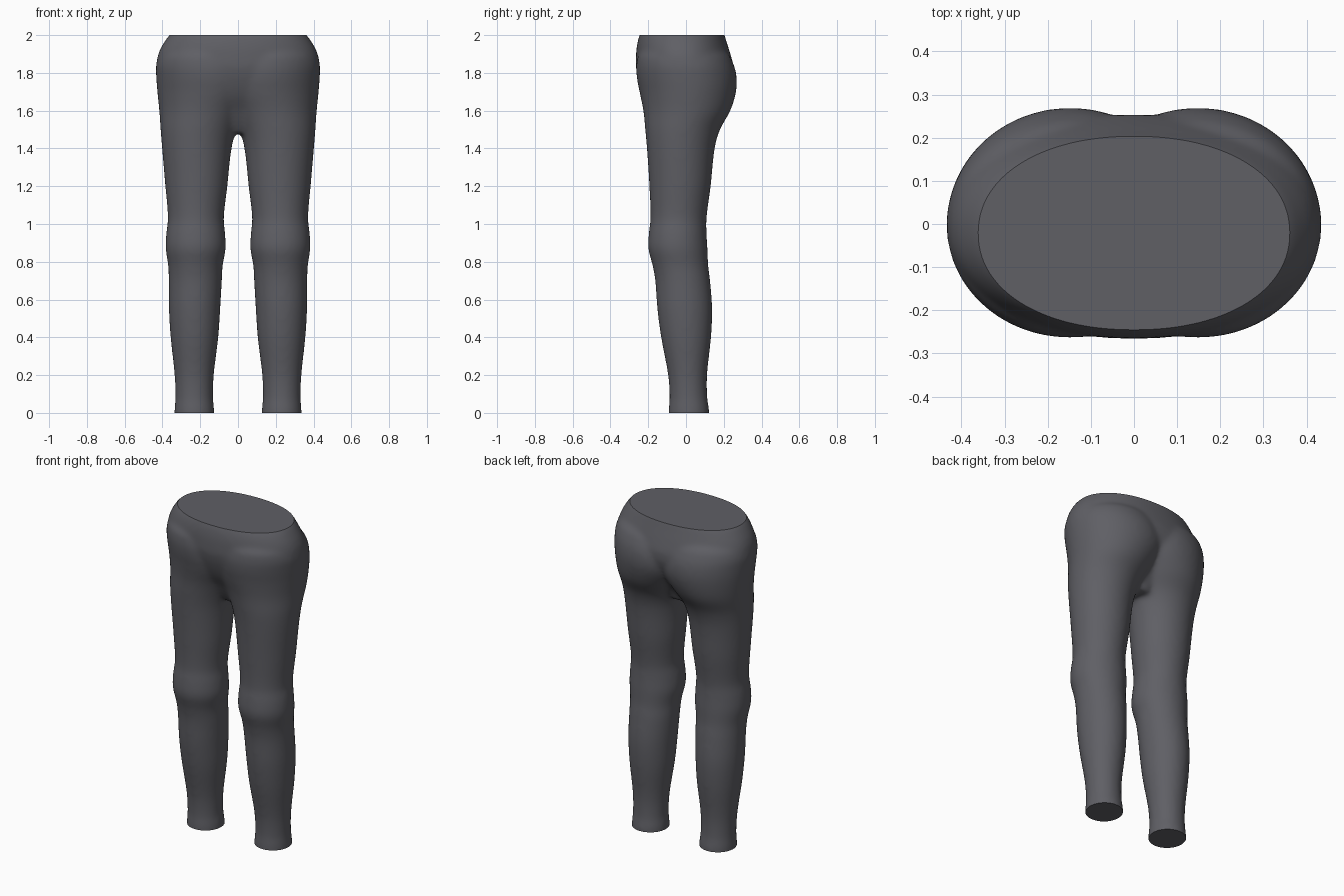
import bpy, bmesh, math

VOXEL = 0.012
SIDES = 64

default = bpy.data.objects.get("Cube")
if default:
    bpy.data.objects.remove(default, do_unlink=True)

# Leg sections: height, inner x, outer x, front y, back y
LEG = [
    (-.05, .126, .336, -.092, .122), (.02, .126, .336, -.092, .122),
    (.08, .132, .332, -.087, .113), (.2, .128, .336, -.095, .112),
    (.4, .104, .357, -.132, .133), (.55, .094, .366, -.152, .139),
    (.7, .085, .367, -.163, .128), (.78, .081, .37, -.177, .118),
    (.87, .065, .383, -.2, .114), (.95, .068, .38, -.197, .109),
    (1.03, .075, .371, -.188, .109), (1.2, .056, .385, -.194, .131),
    (1.4, .034, .402, -.207, .152), (1.5, .006, .41, -.216, .18),
    (1.6, -.05, .417, -.226, .235), (1.7, -.12, .427, -.246, .265),
    (1.78, -.14, .433, -.261, .268), (1.85, -.13, .432, -.262, .25),
    (1.91, -.08, .4, -.24, .21), (1.96, .05, .28, -.14, .1),
]

# Pelvis sections: height, half width, front y, back y
PELVIS = [
    (1.48, .08, -.11, .1), (1.54, .14, -.145, .125),
    (1.6, .21, -.175, .16), (1.68, .3, -.22, .21),
    (1.76, .39, -.25, .248), (1.83, .43, -.265, .253),
    (1.88, .428, -.265, .241), (1.93, .41, -.262, .226),
    (1.97, .386, -.255, .213), (2.0, .363, -.246, .204),
    (2.06, .29, -.22, .18),
]


def smooth_sections(rows, steps=5):
    """Resample the sections along a smooth curve."""
    result = []
    for i in range(len(rows) - 1):
        a, b = rows[max(i - 1, 0)], rows[i]
        c, d = rows[i + 1], rows[min(i + 2, len(rows) - 1)]
        for s in range(steps):
            t = s / steps
            h = t * t * (3 - 2 * t)
            row = [b[0] + (c[0] - b[0]) * t]
            for k in range(1, len(b)):
                m0 = (c[k] - a[k]) / (c[0] - a[0]) * (c[0] - b[0])
                m1 = (d[k] - b[k]) / (d[0] - b[0]) * (c[0] - b[0])
                row.append(b[k] + (c[k] - b[k]) * h
                           + m0 * t * (1 - t) ** 2 - m1 * t * t * (1 - t))
            result.append(row)
    return result + [list(rows[-1])]


def rounded(value, power):
    return math.copysign(abs(value) ** (2 / power), value)


def loft(bm, rows, power=2.0, side=1):
    """Skin a closed tube through oval sections."""
    rings = []
    for z, x0, x1, y0, y1 in rows:
        cx, cy, rx, ry = (x0 + x1) / 2, (y0 + y1) / 2, (x1 - x0) / 2, (y1 - y0) / 2
        ring = []
        for i in range(SIDES):
            a = math.tau * i / SIDES
            ring.append(bm.verts.new((side * (cx + rx * rounded(math.cos(a), power)),
                                      cy + ry * rounded(math.sin(a), power), z)))
        rings.append(ring)
    for low, high in zip(rings, rings[1:]):
        for i in range(SIDES):
            j = (i + 1) % SIDES
            bm.faces.new((low[i], low[j], high[j], high[i]))
    bm.faces.new(rings[0])
    bm.faces.new(rings[-1])


# Both legs and the pelvis as overlapping volumes
bm = bmesh.new()
leg_rows = smooth_sections(LEG)
for side in (1, -1):
    loft(bm, leg_rows, side=side)
pelvis_rows = [(z, -w, w, f, b) for z, w, f, b in smooth_sections(PELVIS)]
loft(bm, pelvis_rows, power=2.15)
bmesh.ops.recalc_face_normals(bm, faces=bm.faces[:])
mesh = bpy.data.meshes.new("lower_body")
bm.to_mesh(mesh)
bm.free()
body = bpy.data.objects.new("lower_body", mesh)
bpy.context.collection.objects.link(body)

# Fuse into one skin and soften the joins
fuse = body.modifiers.new("fuse", 'REMESH')
fuse.mode = 'VOXEL'
fuse.voxel_size = VOXEL
soften = body.modifiers.new("soften", 'SMOOTH')
soften.factor = 0.5
soften.iterations = 14
graph = bpy.context.evaluated_depsgraph_get()
fused = bpy.data.meshes.new_from_object(body.evaluated_get(graph))
body.modifiers.clear()
body.data = fused
bpy.data.meshes.remove(mesh)
fused.name = "lower_body"

# Cut the waist and ankles flat and cap them
bm = bmesh.new()
bm.from_mesh(fused)
for height, up in ((0, -1), (2, 1)):
    cut = bmesh.ops.bisect_plane(bm, geom=bm.verts[:] + bm.edges[:] + bm.faces[:],
                                 dist=1e-5, plane_co=(0, 0, height),
                                 plane_no=(0, 0, up), clear_outer=True)
    edges = [e for e in bm.edges if e.is_boundary]
    bmesh.ops.holes_fill(bm, edges=edges, sides=0)
bmesh.ops.recalc_face_normals(bm, faces=bm.faces[:])
bm.to_mesh(fused)
bm.free()

# Dark grey material
grey = bpy.data.materials.new("dark_grey")
grey.use_nodes = True
colour = (0.115, 0.115, 0.13, 1)
grey.diffuse_color = colour
grey.node_tree.nodes["Principled BSDF"].inputs["Base Color"].default_value = colour
fused.materials.clear()
fused.materials.append(grey)

# Smooth skin with crisp cut edges
for other in bpy.context.selected_objects:
    other.select_set(False)
body.select_set(True)
bpy.context.view_layer.objects.active = body
bpy.ops.object.shade_smooth_by_angle(angle=math.radians(35))
